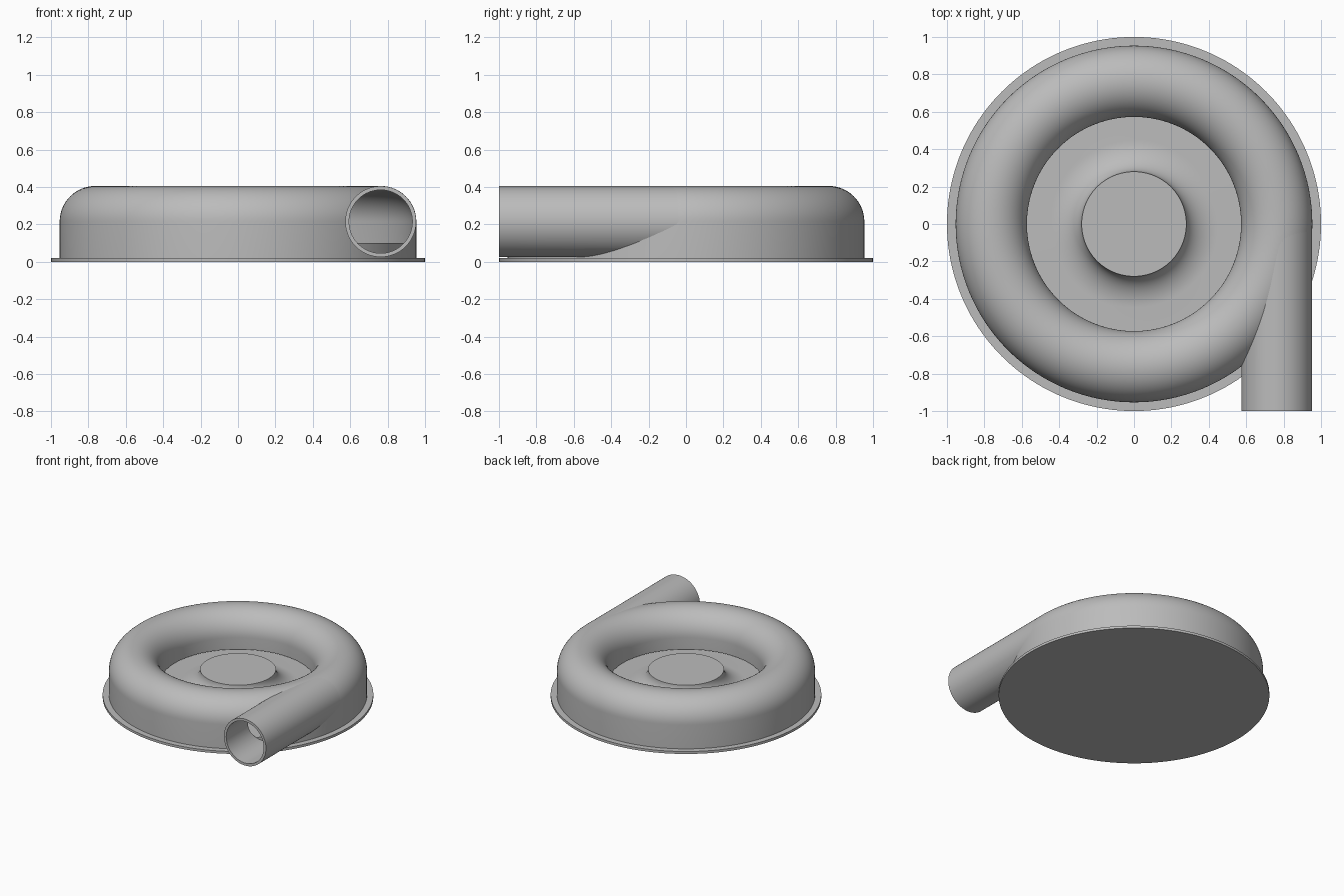
import bpy, bmesh, math
from mathutils import Matrix, Vector

if "Cube" in bpy.data.objects:
    bpy.data.objects.remove(bpy.data.objects["Cube"])

# One plain metal colour for everything
metal = bpy.data.materials.new("light_grey_metal")
metal.use_nodes = True
GREY = (0.5, 0.5, 0.5, 1)
metal.diffuse_color = GREY
metal.node_tree.nodes["Principled BSDF"].inputs["Base Color"].default_value = GREY

FLANGE = 0.02       # flange thickness
FLOOR = 0.10        # drum floor height
MID = 0.215         # height of the tube centre
RING = 0.763        # ring radius to the tube centre
PIPE_END = -0.03    # where the outlet pipe dies into the ring


def arc(cx, cz, rx, rz, start, end, steps):
    """Points on an elliptical arc, angles in degrees."""
    angles = [math.radians(start + (end - start) * i / steps) for i in range(steps + 1)]
    return [(cx + rx * math.cos(a), cz + rz * math.sin(a)) for a in angles]


def lathe(name, profile, steps=160, matrix=Matrix(), closed=True):
    """Revolve an (r, z) profile around z and place it with the matrix."""
    bm = bmesh.new()
    verts = [bm.verts.new((r, 0, z)) for r, z in profile]
    edges = [bm.edges.new(pair) for pair in zip(verts, verts[1:])]
    if closed:
        edges.append(bm.edges.new((verts[-1], verts[0])))
    bmesh.ops.spin(bm, geom=verts + edges, cent=(0, 0, 0), axis=(0, 0, 1),
                   angle=math.tau, steps=steps, use_merge=True)
    bmesh.ops.remove_doubles(bm, verts=bm.verts, dist=1e-5)
    bmesh.ops.recalc_face_normals(bm, faces=bm.faces)
    bm.transform(matrix)
    mesh = bpy.data.meshes.new(name)
    bm.to_mesh(mesh)
    bm.free()
    mesh.materials.append(metal)
    obj = bpy.data.objects.new(name, mesh)
    bpy.context.collection.objects.link(obj)
    return obj


def activate(obj):
    bpy.ops.object.select_all(action='DESELECT')
    obj.select_set(True)
    bpy.context.view_layer.objects.active = obj


def cut(obj, cutter):
    """Subtract the cutter and discard it."""
    mod = obj.modifiers.new("cut", 'BOOLEAN')
    mod.operation = 'DIFFERENCE'
    mod.solver = 'EXACT'
    mod.object = cutter
    activate(obj)
    bpy.ops.object.modifier_apply(modifier=mod.name)
    bpy.data.objects.remove(cutter)


# Base plate: flange, raised drum and flared centre hub
hub = arc(0.45, 0.225, 0.17, 0.125, 270, 180, 16)
base = lathe("base_plate_and_hub",
             [(0, 0), (1, 0), (1, FLANGE), (0.935, FLANGE), (0.935, FLOOR)]
             + hub + [(0, 0.225)], closed=False)

# Ring casing: hollow half-round top on straight walls, open towards the hub
OUT, IN = 0.1905, 0.1705
LIP = 0.12
casing = lathe("ring_casing",
               [(RING - OUT, LIP)] + arc(RING, MID, OUT, OUT, 180, 0, 32)
               + [(RING + OUT, FLANGE), (RING + IN, FLANGE)]
               + arc(RING, MID, IN, IN, 0, 180, 32) + [(RING - IN, LIP)])

# Tangential outlet pipe, pointing to the front
along_y = Matrix.Translation((RING, 0, MID)) @ Matrix.Rotation(math.radians(90), 4, 'X')
P_OUT, P_IN = 0.1895, 0.169
pipe = lathe("outlet_pipe",
             [(P_IN, -PIPE_END), (P_OUT, -PIPE_END), (P_OUT, 1), (P_IN, 1)],
             steps=96, matrix=along_y)

# Open the passage between pipe and ring
bore = lathe("bore_cutter", [(0, -PIPE_END), (P_IN, -PIPE_END), (P_IN, 1.2), (0, 1.2)],
             steps=96, matrix=along_y, closed=False)
cut(casing, bore)
cavity = lathe("cavity_cutter",
               arc(RING, MID, IN, IN, 0, 180, 32)
               + [(RING - IN, 0.01), (RING + IN, 0.01)])
cut(pipe, cavity)

# Smooth round surfaces, keep rims sharp
for part in (base, casing, pipe):
    activate(part)
    bpy.ops.object.shade_smooth_by_angle(angle=math.radians(30))
